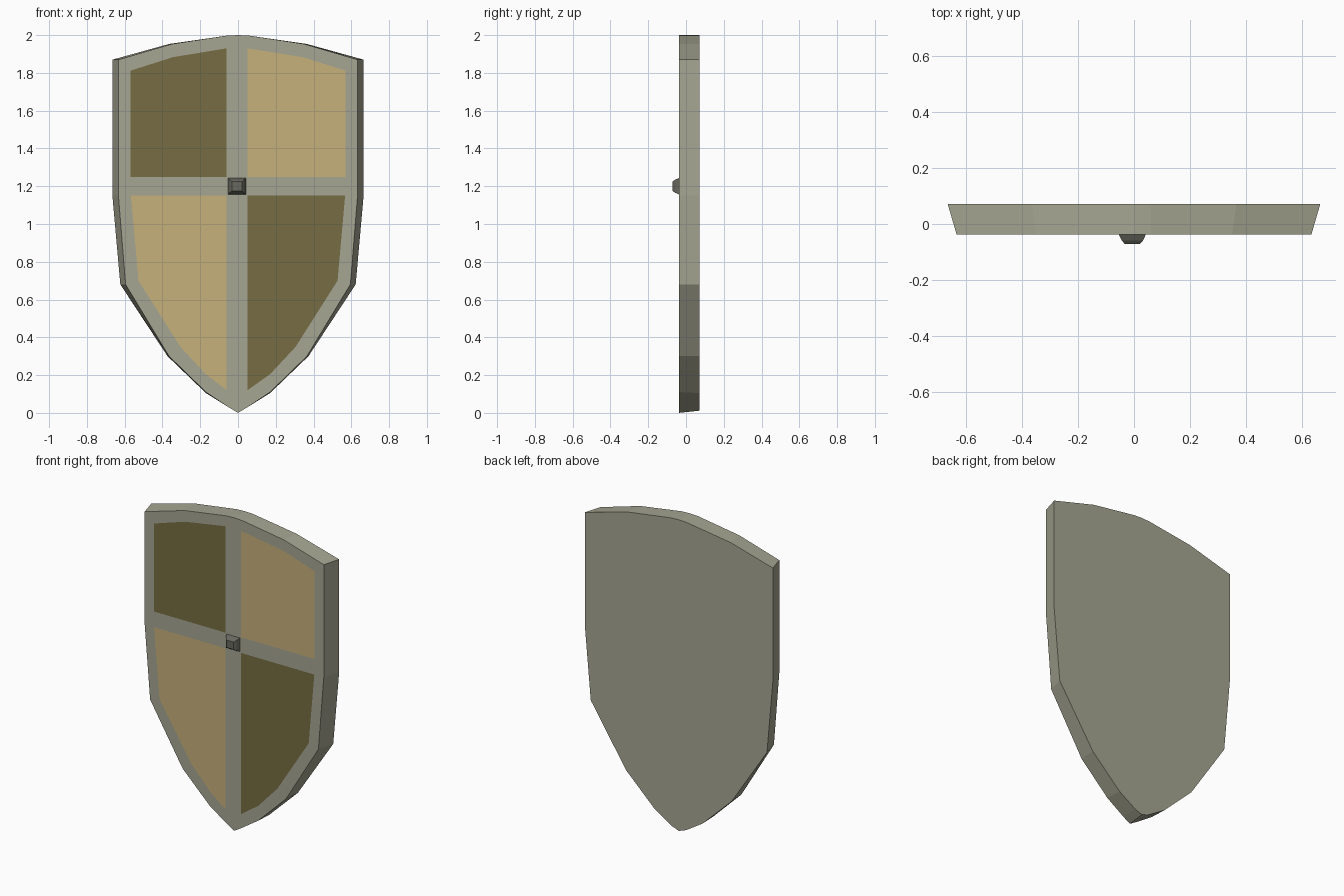
import bpy, bmesh

if "Cube" in bpy.data.objects:
    bpy.data.objects.remove(bpy.data.objects["Cube"])

FRONT, BACK = -0.038, 0.072


def material(name, rgb):
    m = bpy.data.materials.new(name)
    m.diffuse_color = (*rgb, 1)
    m.use_nodes = True
    m.node_tree.nodes["Principled BSDF"].inputs["Base Color"].default_value = m.diffuse_color
    return m


def add_object(name, bm, mat):
    me = bpy.data.meshes.new(name)
    bm.to_mesh(me)
    bm.free()
    me.materials.append(mat)
    ob = bpy.data.objects.new(name, me)
    bpy.context.collection.objects.link(ob)
    return ob


def loft(name, rings, mat, capped_start=True):
    """Join equal-length rings of (x, y, z) points into a flat-faced solid."""
    bm = bmesh.new()
    rows = [[bm.verts.new(p) for p in ring] for ring in rings]
    n = len(rows[0])
    for a, b in zip(rows, rows[1:]):
        for i in range(n):
            j = (i + 1) % n
            bm.faces.new((a[i], a[j], b[j], b[i]))
    if capped_start:
        bm.faces.new(rows[0])
    bm.faces.new(rows[-1])
    bmesh.ops.recalc_face_normals(bm, faces=bm.faces)
    return add_object(name, bm, mat)


def mirrored(half, y):
    """Close a half outline that starts and ends on the centre line."""
    return ([(x, y, z) for x, z in half] +
            [(-x, y, z) for x, z in reversed(half[1:-1])])


def panel(name, pts, mat):
    bm = bmesh.new()
    f = bm.faces.new([bm.verts.new((x, FRONT - 0.001, z)) for x, z in pts])
    f.normal_update()
    if f.normal.y > 0:
        f.normal_flip()
    return add_object(name, bm, mat)


steel = material("steel", (0.38, 0.38, 0.29))
tan = material("tan", (0.57, 0.44, 0.20))
brown = material("brown", (0.18, 0.15, 0.055))
dark = material("dark_metal", (0.14, 0.14, 0.115))

# Shield board: narrower front outline, flared back outline
front_half = [(0, 2), (0.06, 1.997), (0.35, 1.953), (0.633, 1.87), (0.633, 1.15),
              (0.595, 0.68), (0.365, 0.30), (0.17, 0.11), (0.05, 0.03), (0, 0)]
back_half = [(0, 2), (0.06, 1.997), (0.365, 1.953), (0.665, 1.87), (0.665, 1.15),
             (0.623, 0.68), (0.373, 0.30), (0.17, 0.105), (0.05, 0.03), (0, 0.012)]
loft("shield_board", [mirrored(front_half, FRONT), mirrored(back_half, BACK)], steel)

# Four inlaid quarters; the left ones sit slightly further out
upper = [(0.568, 1.25), (0.568, 1.812), (0.345, 1.883)]
lower = [(0.567, 1.15), (0.527, 0.70), (0.305, 0.35), (0.17, 0.205)]
for side, sx, inner, top_mat, low_mat in (("right", 1, 0.05, tan, brown),
                                          ("left", -1, 0.06, brown, tan)):
    up = [(inner, 1.25)] + upper + [(inner, 1.93)]
    lo = [(inner, 1.15)] + lower + [(inner, 0.12)]
    panel("upper_panel_" + side, [(sx * x, z) for x, z in up], top_mat)
    panel("lower_panel_" + side, [(sx * x, z) for x, z in lo], low_mat)

# Stepped square boss at the cross
corners = [(-1, -1), (1, -1), (1, 1), (-1, 1)]
rings = [[(-0.006 + sx * w, y, 1.2 + sz * h) for sx, sz in corners]
         for w, h, y in ((0.048, 0.043, FRONT), (0.038, 0.034, -0.059), (0.026, 0.024, -0.072))]
loft("boss", rings, dark, capped_start=False)
